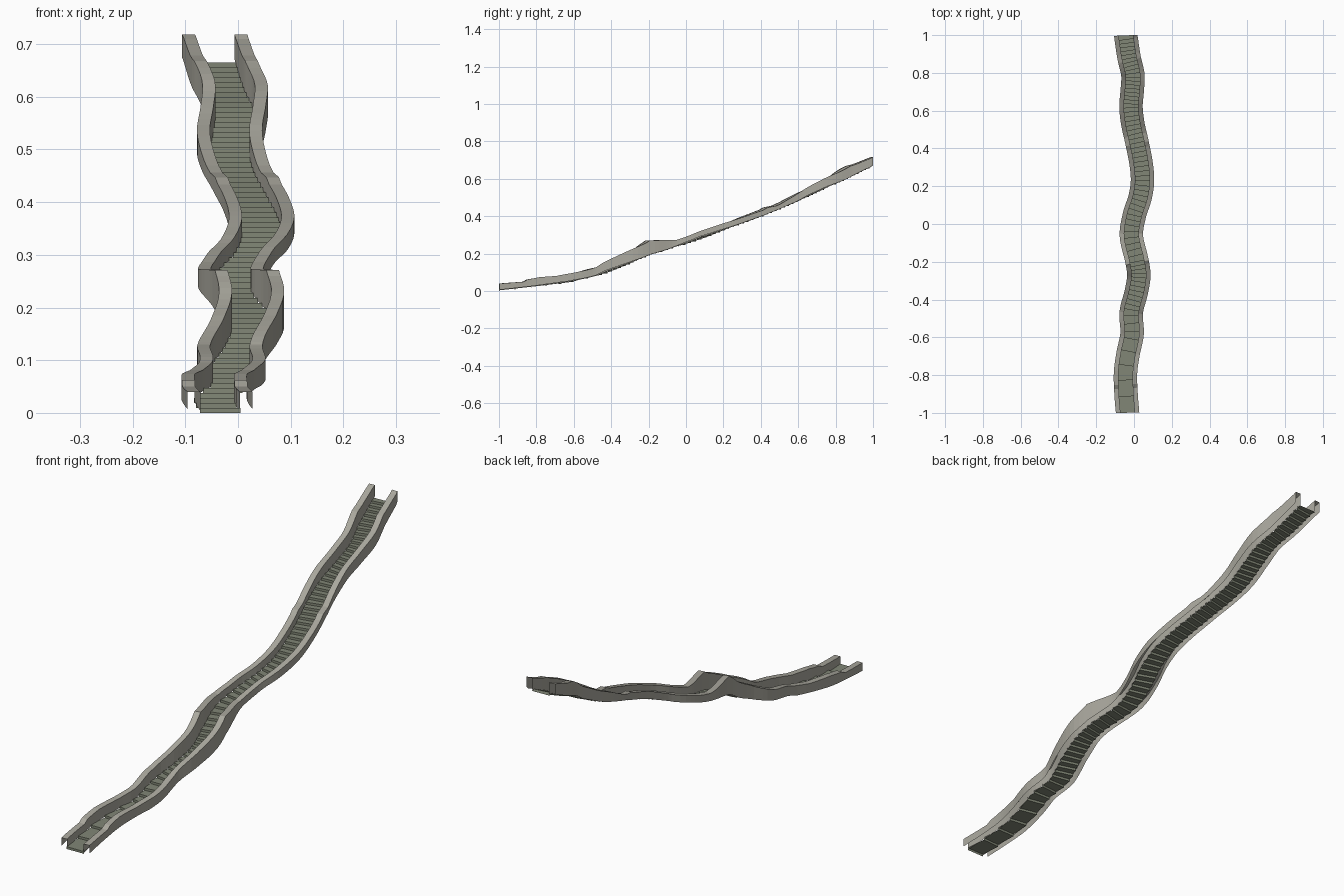
import bpy, bmesh, math
from mathutils import Vector

if "Cube" in bpy.data.objects:
    bpy.data.objects.remove(bpy.data.objects["Cube"])

# profiles along y: plan centre line, floor height, parapet top height
CENTRE = [(-1, -.034), (-.9, -.042), (-.79, -.045), (-.69, -.032), (-.58, -.010),
          (-.47, -.015), (-.36, .012), (-.27, .026), (-.19, .014), (-.06, -.014),
          (.05, .003), (.14, .032), (.23, .045), (.33, .036), (.44, .014), (.53, -.006),
          (.62, -.016), (.71, -.009), (.79, -.006), (.88, -.026), (1, -.044)]
FLOOR = [(-1, 0), (-.8, .022), (-.62, .045), (-.47, .08), (-.3, .145), (-.2, .19),
         (0, .25), (.2, .322), (.4, .397), (.6, .478), (.8, .572), (1, .667)]
TOP = [(-1, .040), (-.87, .050), (-.85, .062), (-.78, .074), (-.68, .081), (-.6, .096),
       (-.47, .13), (-.3, .215), (-.22, .260), (-.205, .271), (-.05, .273), (0, .286),
       (.1, .322), (.2, .36), (.4, .433), (.425, .447), (.47, .456), (.5, .47),
       (.6, .525), (.8, .632), (.865, .668), (.9, .678), (1, .718)]
INNER, OUTER, RISE = .0375, .062, .0095


def lerp(table, v):
    for (a, p), (b, q) in zip(table, table[1:]):
        if v <= b:
            return p + (q - p) * (v - a) / (b - a)
    return table[-1][1]


def centre(y):
    # smooth cubic through the centre-line points
    n = len(CENTRE)
    i = max([k for k in range(n - 1) if CENTRE[k][0] <= y + 1e-9] or [0])

    def slope(k):
        a, b = CENTRE[max(k - 1, 0)], CENTRE[min(k + 1, n - 1)]
        return (b[1] - a[1]) / (b[0] - a[0])
    (y0, x0), (y1, x1) = CENTRE[i], CENTRE[i + 1]
    h = y1 - y0
    t = (y - y0) / h
    return ((2*t**3 - 3*t**2 + 1) * x0 + (t**3 - 2*t**2 + t) * h * slope(i)
            + (3*t**2 - 2*t**3) * x1 + (t**3 - t**2) * h * slope(i + 1))


def place(y, offset, z):
    # point beside the centre line, measured square to the path
    d = (centre(min(y + .005, 1)) - centre(max(y - .005, -1))) / .01
    n = Vector((1, -d)).normalized() * offset
    return Vector((centre(y) + n.x, max(-1, min(1, y + n.y)), z))


def material(name, rgb):
    m = bpy.data.materials.new(name)
    m.diffuse_color = (*rgb, 1)
    m.use_nodes = True
    m.node_tree.nodes["Principled BSDF"].inputs["Base Color"].default_value = m.diffuse_color
    return m


def sweep(name, rows, mat):
    # skin between consecutive rows of points
    bm = bmesh.new()
    vs = [[bm.verts.new(p) for p in r] for r in rows]
    for a, b in zip(vs, vs[1:]):
        for j in range(len(a) - 1):
            bm.faces.new((a[j], a[j + 1], b[j + 1], b[j]))
    me = bpy.data.meshes.new(name)
    bm.to_mesh(me)
    bm.free()
    me.materials.append(mat)
    ob = bpy.data.objects.new(name, me)
    bpy.context.collection.objects.link(ob)
    return ob


stone = material("pale grey stone", (.40, .39, .34))
paving = material("greenish grey paving", (.22, .24, .18))

# parapet walls: hollow strips made of an inner side, a top and an outer side
ys = sorted(set([round(-1 + i * .02, 4) for i in range(101)] + [p[0] for p in TOP]))
for name, side in (("left_parapet", -1), ("right_parapet", 1)):
    rows = []
    for y in ys:
        low, high = lerp(FLOOR, y) + .004, lerp(TOP, y)
        row = [place(y, side * INNER, low), place(y, side * INNER, high),
               place(y, side * OUTER, high), place(y, side * OUTER, low + .003)]
        rows.append(row if side > 0 else row[::-1])
    sweep(name, rows, stone)

# steps: equal risers, with tread length set by the slope of the floor
inverse = [(z, y) for y, z in FLOOR]
count = round(FLOOR[-1][1] / RISE)
rows = []
for k in range(count):
    y0, y1 = lerp(inverse, k * RISE), lerp(inverse, (k + 1) * RISE)
    if k == count - 1:
        y1 = 1
    z = (k + 1) * RISE
    for y, h in ((y0, z - RISE), (y0, z), ((y0 + y1) / 2, z), (y1, z)):
        rows.append([place(y, -INNER - .001, h), place(y, INNER + .001, h)])
sweep("steps", rows, paving)
